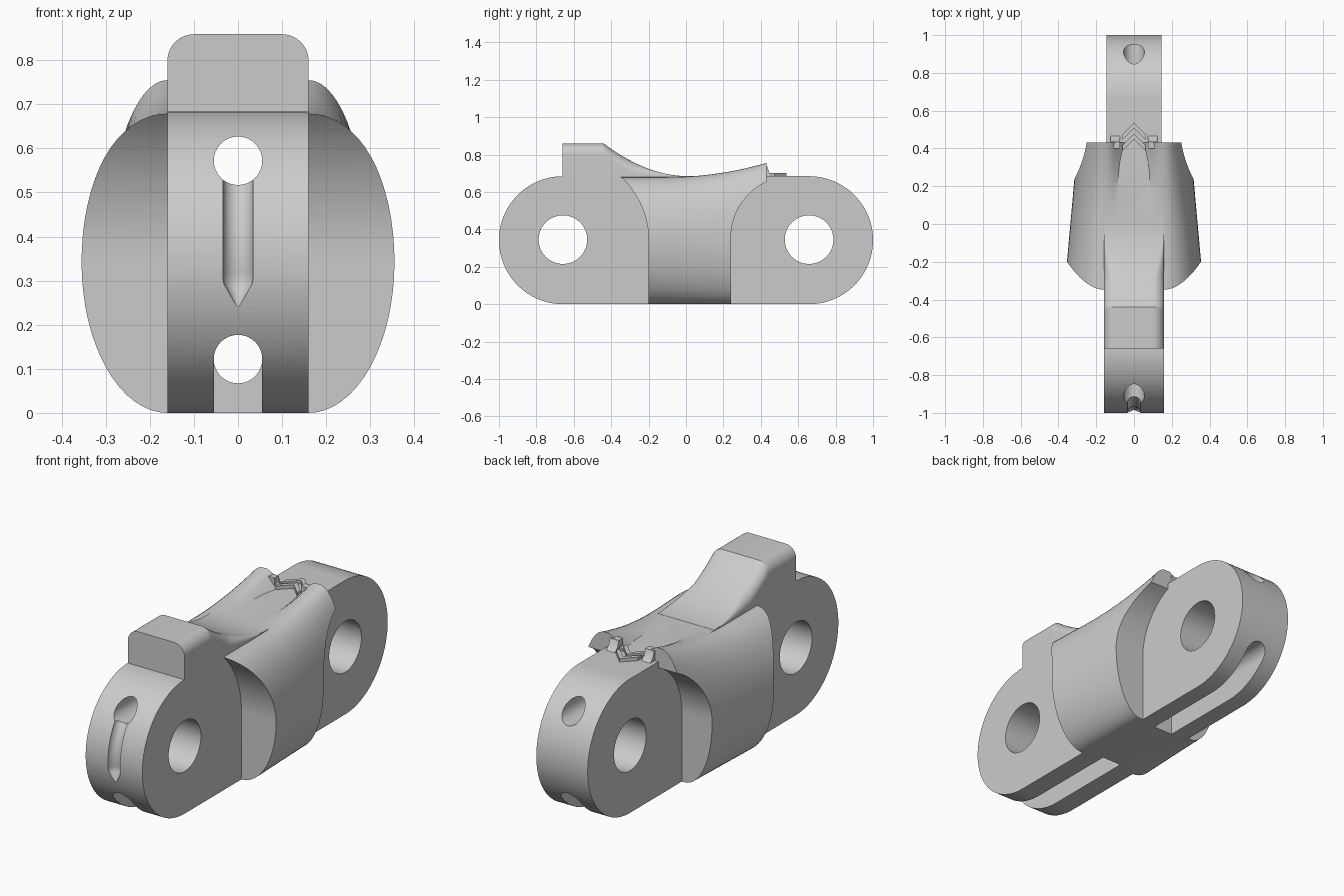
import bpy, bmesh, math
from mathutils import Vector

cube = bpy.data.objects.get("Cube")
if cube:
    bpy.data.objects.remove(cube, do_unlink=True)

grey = bpy.data.materials.new("plain_grey")
grey.use_nodes = True
COLOUR = (0.6, 0.6, 0.6, 1)
grey.diffuse_color = COLOUR
grey.node_tree.nodes["Principled BSDF"].inputs["Base Color"].default_value = COLOUR

R = 0.342        # knuckle radius and pin height
PIN = 0.658      # pin distance from the middle
BORE = 0.055     # cable bore radius


def loft(name, rings):
    """Skin a list of closed rings of equal length and cap both ends."""
    bm = bmesh.new()
    rows = [[bm.verts.new(p) for p in ring] for ring in rings]
    n = len(rows[0])
    for a, b in zip(rows, rows[1:]):
        for i in range(n):
            j = (i + 1) % n
            bm.faces.new((a[i], a[j], b[j], b[i]))
    bm.faces.new(rows[0])
    bm.faces.new(rows[-1])
    bmesh.ops.recalc_face_normals(bm, faces=bm.faces)
    mesh = bpy.data.meshes.new(name)
    bm.to_mesh(mesh)
    bm.free()
    mesh.materials.append(grey)
    ob = bpy.data.objects.new(name, mesh)
    bpy.context.collection.objects.link(ob)
    return ob


def extrude_x(name, profile, x0, x1):
    return loft(name, [[(x, y, z) for y, z in profile] for x in (x0, x1)])


def extrude_y(name, profile, y0, y1):
    return loft(name, [[(x, y, z) for x, z in profile] for y in (y0, y1)])


def arc(cx, cy, r, start, end, steps):
    angles = [math.radians(start + (end - start) * i / steps) for i in range(steps + 1)]
    return [(cx + r * math.cos(a), cy + r * math.sin(a)) for a in angles]


def combine(target, tool, operation):
    """Bake a boolean into the target and drop the tool."""
    mod = target.modifiers.new("combine", 'BOOLEAN')
    mod.object, mod.operation, mod.solver = tool, operation, 'EXACT'
    bpy.context.view_layer.update()
    graph = bpy.context.evaluated_depsgraph_get()
    mesh = bpy.data.meshes.new_from_object(target.evaluated_get(graph))
    target.modifiers.clear()
    target.data = mesh
    bpy.data.objects.remove(tool, do_unlink=True)


def smooth(t):
    t = max(0, min(1, t))
    return t * t * (3 - 2 * t)


# Bulging middle: cross-sections taper to the back and rise into two ears
def body_ring(y):
    top = 0.679 + 0.27 * max(0, y + 0.1) ** 2
    groove = 0.085 * smooth(y / 0.42)
    width = 0.337 - 0.09 * y - 0.16
    half = [(0, top - groove), (0.04, top - groove * 0.92), (0.08, top - groove * 0.55),
            (0.11, top - groove * 0.15), (0.135, top)]
    for i in range(33):
        a = math.radians(90 - 180 * i / 32)
        rise = top - R if a > 0 else R
        half.append((0.16 + width * math.cos(a), R + rise * math.sin(a)))
    return [(x, y, z) for x, z in half] + [(-x, y, z) for x, z in reversed(half[1:])]


body = loft("link_body", [body_ring(-0.4 + 0.9 * i / 30) for i in range(31)])

# Side outline of the middle, hollowed around both pins
outline = [(-0.2, -0.1)] + arc(-0.66, R, 0.46, 0, 48, 24)
outline += [(-0.352, 1), (0.43, 1)] + arc(0.57, 0.355, 0.33, 115, 180, 24) + [(0.24, -0.1)]
combine(body, extrude_x("body_outline", outline, -1, 1), 'INTERSECT')

# Rounded knuckles, the back one slightly narrower
front = arc(-PIN, R, R, 90, 270, 64) + [(0.05, 0), (0.05, 2 * R)]
back = arc(PIN, R, R, -90, 90, 64) + [(0.02, 2 * R), (0.02, 0)]
combine(body, extrude_x("front_knuckle", front, -0.16, 0.16), 'UNION')
combine(body, extrude_x("back_knuckle", back, -0.145, 0.145), 'UNION')


# Stop block on the front, sweeping down into the saddle
def stop_ring(y):
    t = max(0, min(1, -y / 0.44))
    top = 2 * R + 0.001 + 0.174 * t ** 1.9
    r = min(0.06, (top - 2 * R) * 0.8)
    half = arc(0.16 - r, top - r, r, 0, 90, 10)
    pts = [(0.16, 0.5)] + half + [(-x, z) for x, z in reversed(half)] + [(-0.16, 0.5)]
    return [(x, y, z) for x, z in pts]


stations = [-0.66, -0.46] + [-0.44 + 0.44 * i / 20 for i in range(21)]
combine(body, loft("stop_block", [stop_ring(y) for y in stations]), 'UNION')

# Small fillets where the ears meet the back knuckle
foot = [(0.4, 0.6), (0.4, 0.735), (0.435, 0.735), (0.445, 0.705), (0.47, 0.68), (0.47, 0.6)]
for side in (-1, 1):
    combine(body, extrude_x("ear_foot", foot, side * 0.075, side * 0.125), 'UNION')

# Pin holes
for y in (-PIN, PIN):
    combine(body, extrude_x("pin_hole", arc(y, R + 0.003, 0.13, 0, 352.5, 47), -0.5, 0.5), 'DIFFERENCE')

# Upper and lower cable bores along the whole length
for z in (0.572, 0.122):
    combine(body, extrude_y("cable_bore", arc(0, z, BORE, 0, 348.75, 31), -1.2, 1.2), 'DIFFERENCE')

# Slots opening the lower bore downwards at both ends
slot = [(-BORE, -0.1), (BORE, -0.1), (BORE, 0.122), (-BORE, 0.122)]
for y0, y1 in ((-1.2, -0.17), (0.22, 1.2)):
    combine(body, extrude_y("cable_slot", slot, y0, y1), 'DIFFERENCE')

# Shallow cable groove around the front end, narrowing to a point below
rings = []
for i in range(25):
    t = i / 24
    a = math.radians(145 + 52 * t)
    r = 0.035 * min(1, 0.1 + (1 - t) * 5)
    out = Vector((0, math.cos(a), math.sin(a)))
    centre = Vector((0, -PIN, R)) + out * (R + 0.003)
    rings.append([centre + Vector((u, 0, 0)) + out * v for u, v in arc(0, 0, r, 0, 337.5, 15)])
combine(body, loft("cable_groove", rings), 'DIFFERENCE')

# Two raised chevrons behind the ears
marks = []
for n, tip in enumerate((0.478, 0.536)):
    arms = [(0, tip), (0.062, tip - 0.062), (0.062, tip - 0.09), (0, tip - 0.028),
            (-0.062, tip - 0.09), (-0.062, tip - 0.062)]
    marks.append(loft(f"chevron_{n + 1}", [[(x, y, z) for x, y in arms] for z in (0.67, 0.702)]))

# Smooth curved areas, keep creases sharp
bpy.context.view_layer.update()
for ob in [body] + marks:
    ob.select_set(True)
bpy.context.view_layer.objects.active = body
bpy.ops.object.shade_smooth_by_angle(angle=math.radians(28))
